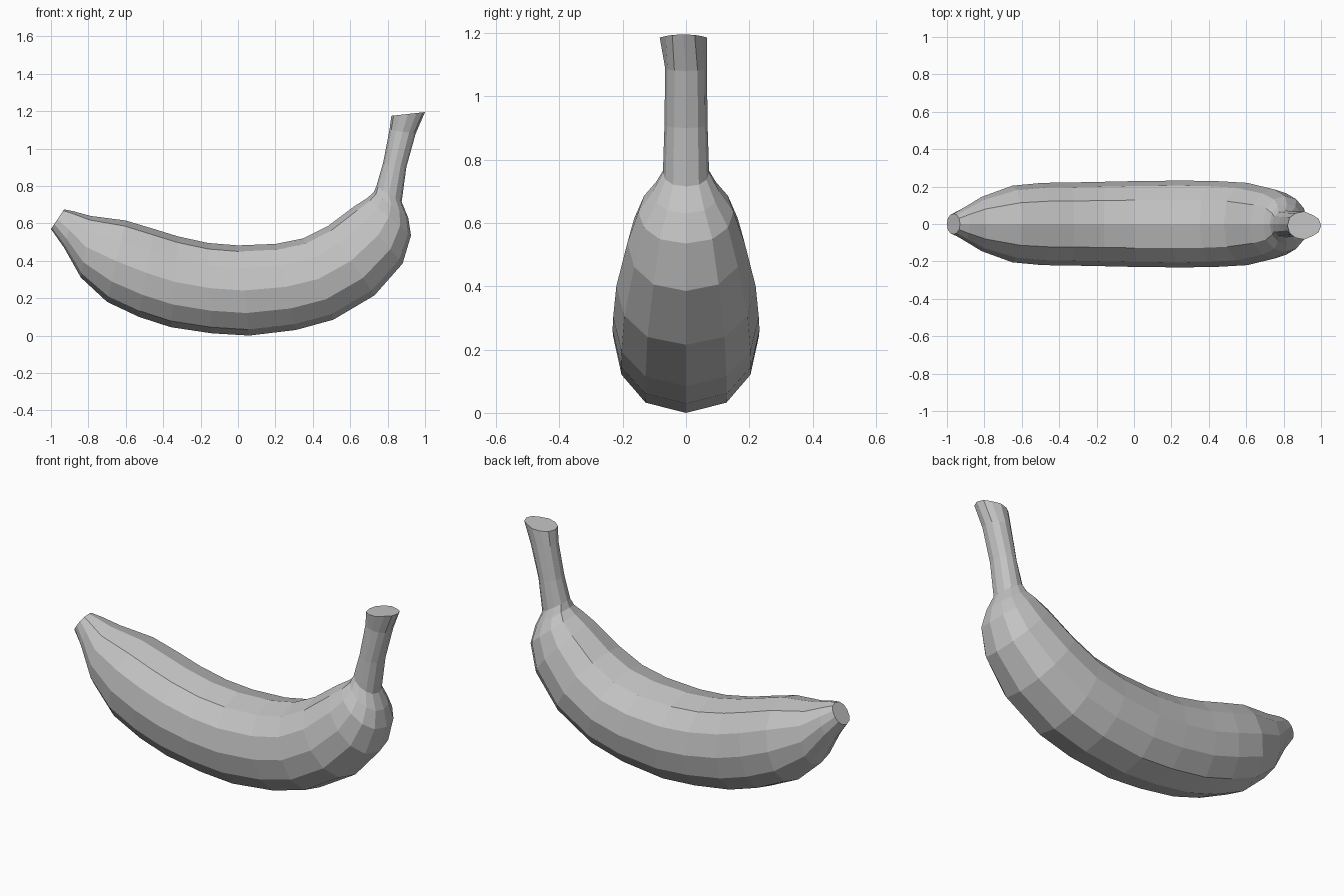
import bpy
import bmesh
import math
from mathutils import Vector

cube = bpy.data.objects.get("Cube")
if cube:
    bpy.data.objects.remove(cube, do_unlink=True)

SIDES = 12

# Peel colour
peel = bpy.data.materials.new("plain_grey")
peel.use_nodes = True
colour = (0.55, 0.55, 0.55, 1)
peel.diffuse_color = colour
peel.node_tree.nodes["Principled BSDF"].inputs["Base Color"].default_value = colour

# Cross-sections from blossom tip to stem: outer x, z, inner x, z, half width
sections = [
    (-1.0, .57, -.93, .675, .055),
    (-.93, .47, -.88, .665, .09),
    (-.84, .31, -.79, .64, .145),
    (-.70, .18, -.60, .615, .205),
    (-.53, .10, -.45, .57, .22),
    (-.36, .045, -.32, .53, .222),
    (-.14, .012, -.16, .495, .226),
    (.06, 0, 0, .482, .23),
    (.31, .03, .2, .49, .232),
    (.51, .085, .35, .52, .23),
    (.73, .215, .48, .585, .22),
    (.88, .385, .62, .69, .185),
    (.925, .535, .69, .735, .15),
    (.91, .63, .725, .765, .105),
    (.875, .715, .74, .80, .073),
    (.90, .90, .775, .92, .068),
    (.95, 1.08, .81, 1.10, .066),
    (1.0, 1.195, .82, 1.175, .075),
]


def add_ring(bm, ox, oz, ix, iz, width):
    """Rounded ring spanning the outer and inner curve of the fruit."""
    outer, inner = Vector((ox, 0, oz)), Vector((ix, 0, iz))
    ring = []
    for i in range(SIDES):
        a = math.tau * i / SIDES
        s = math.sin(a)
        y = math.copysign(abs(s) ** 0.85, s) * width
        p = outer.lerp(inner, (1 - math.cos(a)) / 2)
        ring.append(bm.verts.new((p.x, y, p.z)))
    return ring


# Fruit body and stem as one lofted skin
bm = bmesh.new()
rings = [add_ring(bm, *s) for s in sections]
for a, b in zip(rings, rings[1:]):
    for i in range(SIDES):
        j = (i + 1) % SIDES
        bm.faces.new((a[i], a[j], b[j], b[i]))
bm.faces.new(rings[0])
bm.faces.new(rings[-1])

# Stem is cut to a narrow point on its outer side
for v in rings[-1]:
    if v.co.x > 0.94:
        v.co.y *= 0.85
    v.co.y -= 0.008

bmesh.ops.recalc_face_normals(bm, faces=bm.faces)
mesh = bpy.data.meshes.new("banana")
bm.to_mesh(mesh)
bm.free()
mesh.materials.append(peel)
banana = bpy.data.objects.new("banana", mesh)
bpy.context.collection.objects.link(banana)
